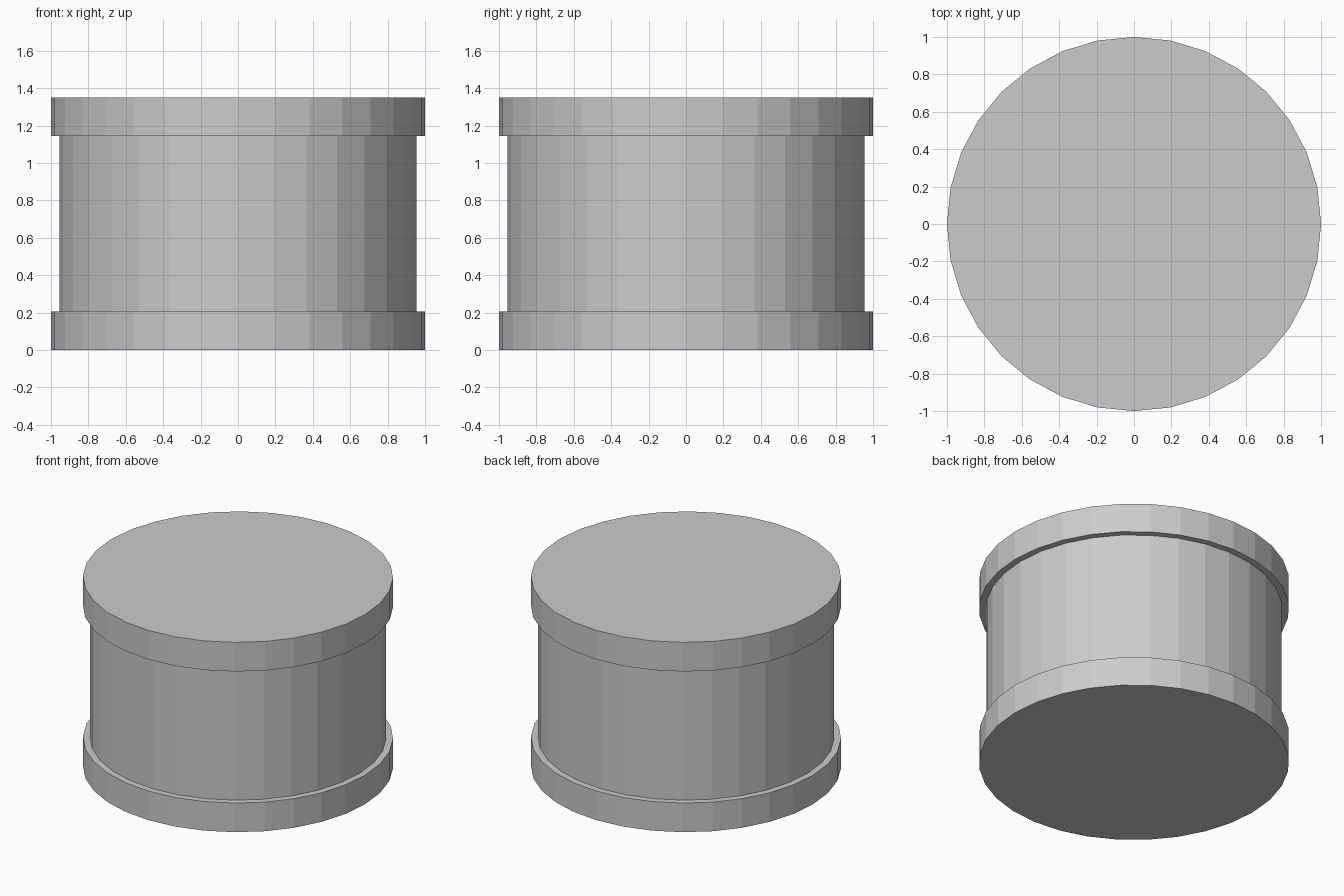
import bpy

if "Cube" in bpy.data.objects:
    bpy.data.objects.remove(bpy.data.objects["Cube"])

SIDES = 32
HEIGHT = 1.35
RIM_HEIGHT = 0.207


def drum_section(name, radius, z_low, z_high):
    bpy.ops.mesh.primitive_cylinder_add(
        vertices=SIDES, radius=radius, depth=z_high - z_low,
        location=(0, 0, (z_low + z_high) / 2))
    bpy.context.object.name = name


# Main body, ending just inside the rims' outer caps
drum_section("drum_body", 0.955, 0.003, HEIGHT - 0.003)

# Wider solid rims at the bottom and top
drum_section("bottom_rim", 1.0, 0, RIM_HEIGHT)
drum_section("top_rim", 1.0, HEIGHT - RIM_HEIGHT, HEIGHT)
